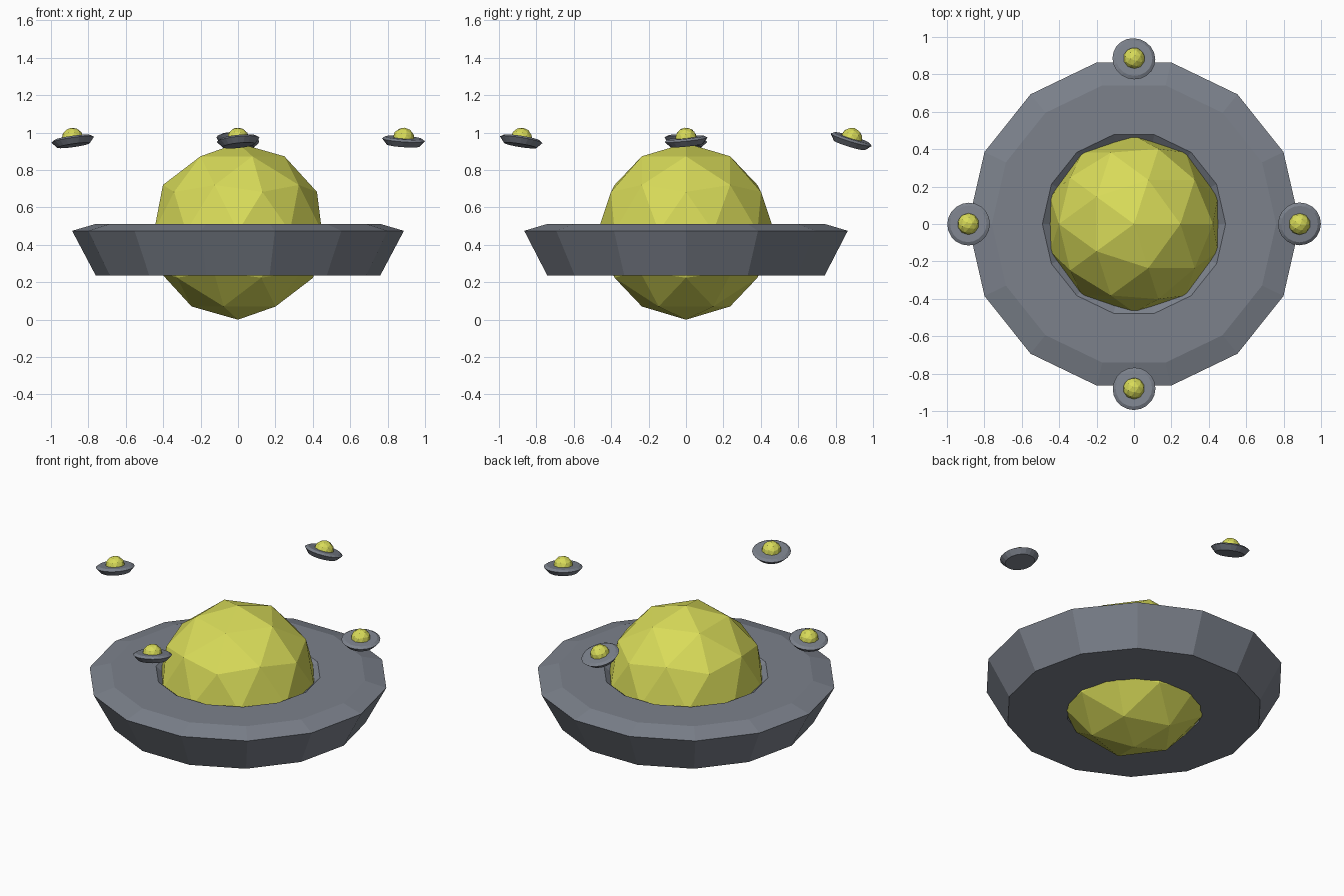
import bpy, bmesh, math
from mathutils import Matrix, Vector

if "Cube" in bpy.data.objects:
    bpy.data.objects.remove(bpy.data.objects["Cube"])


def material(name, rgb):
    m = bpy.data.materials.new(name)
    m.diffuse_color = (*rgb, 1)
    m.use_nodes = True
    m.node_tree.nodes["Principled BSDF"].inputs["Base Color"].default_value = m.diffuse_color
    return m


GREY = material("hull grey", (0.20, 0.22, 0.26))
YELLOW = material("dome yellow", (0.69, 0.71, 0.10))


def finish(bm, name, mat, matrix=Matrix()):
    bmesh.ops.recalc_face_normals(bm, faces=bm.faces)
    bm.transform(matrix)
    me = bpy.data.meshes.new(name)
    bm.to_mesh(me)
    bm.free()
    me.materials.append(mat)
    ob = bpy.data.objects.new(name, me)
    bpy.context.collection.objects.link(ob)
    return ob


def lathe(name, profile, sides, closed, matrix=Matrix()):
    """Spin an (r, z) profile; closed = ring, otherwise capped disc."""
    bm = bmesh.new()
    rings = [[bm.verts.new((r * math.cos(2 * math.pi * i / sides),
                            r * math.sin(2 * math.pi * i / sides), z))
              for i in range(sides)] for r, z in profile]
    pairs = list(zip(rings, rings[1:]))
    if closed:
        pairs.append((rings[-1], rings[0]))
    else:
        bm.faces.new(rings[0])
        bm.faces.new(rings[-1])
    for a, b in pairs:
        for i in range(sides):
            j = (i + 1) % sides
            bm.faces.new((a[i], a[j], b[j], b[i]))
    return finish(bm, name, GREY, matrix)


def dome(name, radius, matrix, half=False):
    bm = bmesh.new()
    bmesh.ops.create_icosphere(bm, subdivisions=2, radius=radius)
    if half:
        bmesh.ops.bisect_plane(bm, geom=bm.verts[:] + bm.edges[:] + bm.faces[:],
                               plane_co=(0, 0, -radius * 0.2), plane_no=(0, 0, 1),
                               clear_inner=True)
    return finish(bm, name, YELLOW, matrix)


# mother ship: faceted core in a 14-sided ring hull
dome("main_core", 0.472, Matrix.Translation((0, 0, 0.472)))
lathe("main_hull", [(0.40, 0.235), (0.76, 0.235), (0.887, 0.475),
                    (0.76, 0.512), (0.49, 0.512), (0.44, 0.47)], 14, True)

# four small escorts, each with its own tilt (x and y lean in degrees)
escorts = {
    "left": (-0.885, 0, -8, 6),
    "right": (0.885, 0, 4, -6),
    "front": (0, -0.88, -6, 9),
    "back": (0, 0.885, 6, 17),
}
for side, (x, y, lean_x, lean_y) in escorts.items():
    up = Vector((math.tan(math.radians(lean_x)), math.tan(math.radians(lean_y)), 1))
    tilt = Vector((0, 0, 1)).rotation_difference(up).to_matrix().to_4x4()
    place = Matrix.Translation((x, y, 0.968)) @ tilt
    lathe(side + "_escort_hull", [(0.088, -0.037), (0.115, -0.006), (0.098, 0.005)],
          20, False, place)
    dome(side + "_escort_dome", 0.059, place, half=True)
